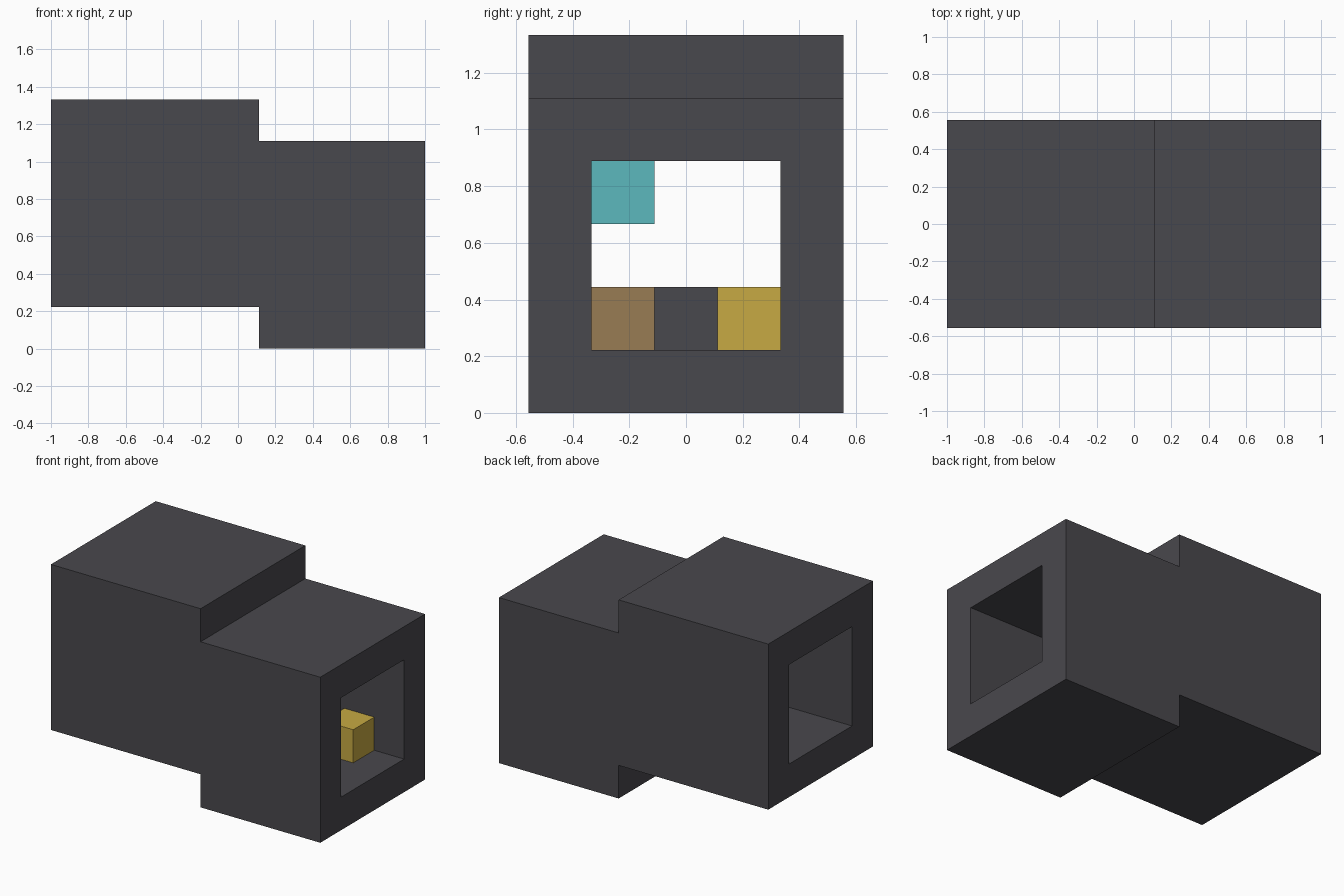
import bpy
import bmesh

U = 2 / 9  # size of one block

if "Cube" in bpy.data.objects:
    bpy.data.objects.remove(bpy.data.objects["Cube"], do_unlink=True)


def linear(c):
    c /= 255
    return c / 12.92 if c <= 0.04045 else ((c + 0.055) / 1.055) ** 2.4


def material(name, *rgb):
    colour = [linear(c) for c in rgb] + [1]
    mat = bpy.data.materials.new(name)
    mat.use_nodes = True
    mat.diffuse_color = colour
    mat.node_tree.nodes["Principled BSDF"].inputs["Base Color"].default_value = colour
    return mat


def extruded(name, profile, y0, y1, mat):
    """Extrude an x-z profile, given in blocks, from y0 to y1."""
    bm = bmesh.new()
    face = bm.faces.new([bm.verts.new((x * U, y0 * U, z * U)) for x, z in profile])
    moved = bmesh.ops.extrude_face_region(bm, geom=[face])["geom"]
    verts = [g for g in moved if isinstance(g, bmesh.types.BMVert)]
    bmesh.ops.translate(bm, verts=verts, vec=(0, (y1 - y0) * U, 0))
    bmesh.ops.recalc_face_normals(bm, faces=bm.faces)
    mesh = bpy.data.meshes.new(name)
    bm.to_mesh(mesh)
    bm.free()
    mesh.materials.append(mat)
    obj = bpy.data.objects.new(name, mesh)
    bpy.context.collection.objects.link(obj)
    return obj


def stepped(end, inset):
    """Two joined rectangles, the right one a block lower."""
    top, low, step = 6 - inset, 1 + inset, 0.5
    return [(-end, low), (step, low), (step, low - 1), (end, low - 1),
            (end, top - 1), (step, top - 1), (step, top), (-end, top)]


def block(name, x, y, z, mat):
    square = [(x - .5, z), (x + .5, z), (x + .5, z + 1), (x - .5, z + 1)]
    return extruded(name, square, y - .5, y + .5, mat)


dark = material("dark grey", 73, 72, 77)
teal = material("teal", 92, 184, 189)
brown = material("brown", 153, 124, 84)
gold = material("gold", 199, 170, 67)

# Stepped tunnel: solid body with the passage cut through
tunnel = extruded("tunnel", stepped(4.5, 0), -2.5, 2.5, dark)
cutter = extruded("passage_cutter", stepped(5, 1), -1.5, 1.5, dark)
cutter.hide_render = True
cut = tunnel.modifiers.new("passage", "BOOLEAN")
cut.operation = "DIFFERENCE"
cut.solver = "EXACT"
cut.object = cutter
bpy.context.view_layer.objects.active = tunnel
bpy.ops.object.modifier_apply(modifier=cut.name)
bpy.data.objects.remove(cutter, do_unlink=True)

# Coloured blocks inside the passage
block("gold_block", 3, 1, 1, gold)
block("brown_block", 2, -1, 1, brown)
block("teal_block", 1, -1, 3, teal)
